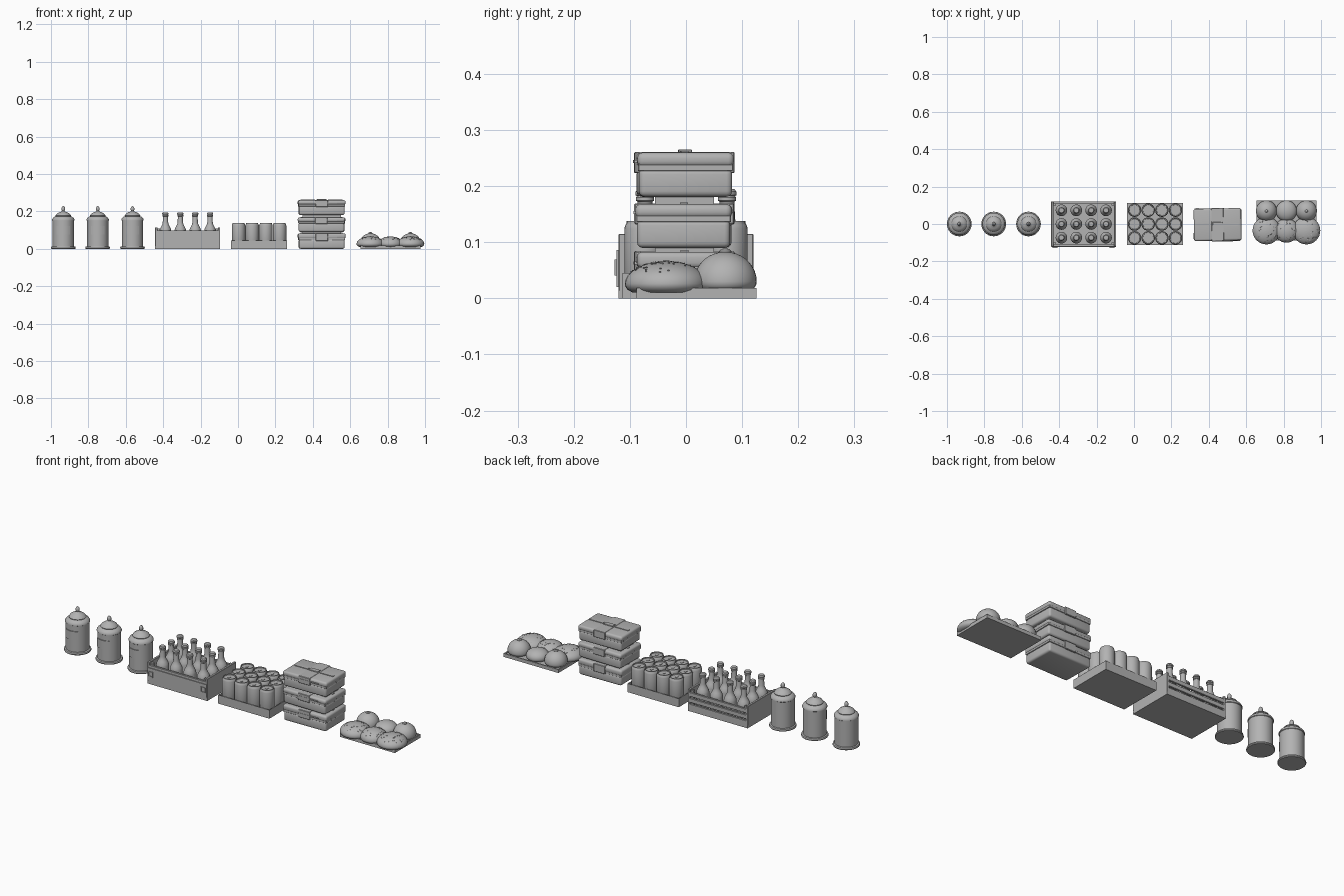
import bpy, bmesh, math, random
from mathutils import Vector

if "Cube" in bpy.data.objects:
    bpy.data.objects.remove(bpy.data.objects["Cube"])

random.seed(4)
grey = bpy.data.materials.new("plain grey")
grey.diffuse_color = (0.45, 0.45, 0.45, 1)
grey.use_nodes = True
grey.node_tree.nodes["Principled BSDF"].inputs["Base Color"].default_value = grey.diffuse_color


def finish(name, bm, loc=(0, 0, 0), rot=0):
    bmesh.ops.recalc_face_normals(bm, faces=bm.faces)
    me = bpy.data.meshes.new(name)
    bm.to_mesh(me)
    bm.free()
    me.materials.append(grey)
    ob = bpy.data.objects.new(name, me)
    ob.location = loc
    ob.rotation_euler.z = rot
    bpy.context.collection.objects.link(ob)
    bpy.ops.object.select_all(action='DESELECT')
    ob.select_set(True)
    bpy.context.view_layer.objects.active = ob
    bpy.ops.object.shade_smooth_by_angle(angle=math.radians(35))
    return ob


def copy(ob, name, loc, rot=0):
    c = ob.copy()
    c.name = name
    c.location = loc
    c.rotation_euler.z = rot
    bpy.context.collection.objects.link(c)
    return c


def lathe(name, profile, loc=(0, 0, 0), n=28):
    # profile: (radius, height) from bottom to top, ends are capped
    bm = bmesh.new()
    rings = [[bm.verts.new((r * math.cos(a), r * math.sin(a), z))
              for a in [2 * math.pi * i / n for i in range(n)]] for r, z in profile]
    for a, b in zip(rings, rings[1:]):
        for i in range(n):
            j = (i + 1) % n
            bm.faces.new((a[i], a[j], b[j], b[i]))
    bm.faces.new(rings[0])
    bm.faces.new(rings[-1])
    return finish(name, bm, loc)


def box(name, x, y, z, bevel=0.0, rot=0, segs=1):
    # x, y, z: (low, high) ranges
    bm = bmesh.new()
    bmesh.ops.create_cube(bm, size=1)
    c = [(r[0] + r[1]) / 2 for r in (x, y, z)]
    bmesh.ops.scale(bm, verts=bm.verts, vec=(x[1] - x[0], y[1] - y[0], z[1] - z[0]))
    if bevel:
        bmesh.ops.bevel(bm, geom=bm.edges[:], offset=bevel, segments=segs,
                        profile=0.5, affect='EDGES')
    return finish(name, bm, c, rot)


# Three lidded jars, each with a curved label on the front
jar_profile = [(0.064, 0), (0.066, 0.004), (0.064, 0.011), (0.057, 0.013), (0.057, 0.15),
               (0.060, 0.152), (0.060, 0.157), (0.055, 0.165), (0.046, 0.172), (0.040, 0.174)]
lid_profile = [(0.040, 0.173), (0.042, 0.177), (0.036, 0.186), (0.024, 0.194), (0.010, 0.199),
               (0.007, 0.203), (0.010, 0.208), (0.010, 0.217), (0.007, 0.224), (0.002, 0.228)]
jar = lathe("jar", jar_profile, (-0.934, 0, 0), 32)
lid = lathe("jar_lid", lid_profile, (-0.934, 0, 0), 32)
bm = bmesh.new()
cols = []
for i in range(9):
    a = math.radians(-90 - 36 + 9 * i)
    cols.append([bm.verts.new((r * math.cos(a), r * math.sin(a), z))
                 for r, z in ((0.056, 0.076), (0.061, 0.076), (0.061, 0.122), (0.056, 0.122))])
for a, b in zip(cols, cols[1:]):
    for k in range(4):
        bm.faces.new((a[k], b[k], b[(k + 1) % 4], a[(k + 1) % 4]))
bm.faces.new(cols[0])
bm.faces.new(cols[-1])
label = finish("jar_label", bm, (-0.934, 0, 0))
for k, x in enumerate((-0.75, -0.564)):
    for ob in (jar, lid, label):
        copy(ob, f"{ob.name}_{k + 2}", (x, 0, 0))

# Slatted bottle crate with solid ends
cx0, cx1, cy = -0.443, -0.095, 0.12
box("crate_floor", (cx0, cx1), (-cy, cy), (0, 0.014))
for s, x in ((1, cx0), (-1, cx1)):
    box("crate_end", sorted((x, x + s * 0.012)), (-cy, cy), (0, 0.115), 0.0015)
    for t in (-1, 1):
        box("crate_post", sorted((x + s * 0.012, x + s * 0.026)),
            sorted((t * (cy - 0.022), t * (cy - 0.01))), (0.01, 0.108))
for t in (-1, 1):
    for z in ((0.0, 0.038), (0.047, 0.068), (0.078, 0.099)):
        box("crate_slat", (cx0 + 0.005, cx1 - 0.005), sorted((t * (cy - 0.011), t * cy)), z, 0.001)
box("crate_front_panel", (cx0 + 0.002, cx1 - 0.002), (-0.124, -0.118), (0.02, 0.086))
for x in (-0.422, -0.117):
    for dx, dz, w, h in ((0, 0.012, 0.014, 0.002), (0, -0.012, 0.014, 0.002),
                         (-0.012, 0, 0.002, 0.010), (0.012, 0, 0.002, 0.010)):
        box("crate_square_trim", (x + dx - w, x + dx + w), (-0.127, -0.123),
            (0.055 + dz - h, 0.055 + dz + h))

# Twelve capped bottles
bottle_profile = [(0.028, 0.014), (0.031, 0.018), (0.031, 0.096), (0.029, 0.106), (0.023, 0.119),
                  (0.017, 0.130), (0.0145, 0.142), (0.013, 0.172), (0.016, 0.174), (0.016, 0.180),
                  (0.014, 0.182), (0.017, 0.184), (0.017, 0.190), (0.013, 0.195)]
bottle = None
for i in range(4):
    for j in range(3):
        p = (-0.388 + 0.0795 * i, -0.073 + 0.073 * j, 0)
        bottle = copy(bottle, "bottle", p) if bottle else lathe("bottle", bottle_profile, p, 24)

# Shallow tray of twelve cans
tx0, tx1, ty = -0.037, 0.262, 0.113
box("can_tray_floor", (tx0, tx1), (-ty, ty), (0, 0.006))
for t in (-1, 1):
    box("can_tray_side", (tx0, tx1), sorted((t * (ty - 0.003), t * ty)), (0, 0.045))
for x in ((tx0, tx0 + 0.003), (tx1 - 0.003, tx1)):
    box("can_tray_end", x, (-ty, ty), (0, 0.045))
can_profile = [(0.028, 0.006), (0.035, 0.014), (0.036, 0.016), (0.036, 0.124), (0.034, 0.131),
               (0.032, 0.134), (0.032, 0.138), (0.029, 0.138), (0.028, 0.133), (0.002, 0.133)]
can = None
for i in range(4):
    for j in range(3):
        p = (0.003 + 0.073 * i, -0.074 + 0.074 * j, 0)
        can = copy(can, "can", p) if can else lathe("can", can_profile, p, 24)
        # pull tab
        box("can_tab", (p[0] - 0.005, p[0] + 0.005), (p[1] - 0.010, p[1] + 0.006), (0.132, 0.135))

# Stack of three food boxes with lids and paper bands
for z0, z1, z2, r in ((0, 0.050, 0.083, 0.015), (0.090, 0.140, 0.168, -0.012), (0.181, 0.231, 0.260, 0.02)):
    bx = 0.447
    box("food_box_base", (bx - 0.122, bx + 0.122), (-0.086, 0.080), (z0, z1), 0.010, r, 3)
    box("food_box_lid", (bx - 0.127, bx + 0.127), (-0.089, 0.083), (z1 + 0.003, z2), 0.010, r, 3)
    box("food_box_rim", (bx - 0.124, bx + 0.124), (-0.087, 0.081), (z1 - 0.004, z1 + 0.008), 0.001, r)
    box("food_box_band", (bx - 0.033, bx + 0.033), (-0.092, 0.086), (z1 - 0.008, z2 + 0.001), 0.002, r)
    for s in (-1, 1):
        box("food_box_seam", sorted((bx + s * 0.035, bx + s * 0.112)), (-0.010, 0.004),
            (z2 - 0.002, z2 + 0.003), 0, r)
    box("food_box_clasp", (bx - 0.026, bx + 0.026), (-0.014, 0.010), (z2 - 0.002, z2 + 0.005), 0.001, r)
    box("food_box_latch", (bx - 0.028, bx + 0.082), (-0.093, -0.08), (z1 + 0.010, z1 + 0.016), 0, r)
# Supports filling the gaps between the boxes
box("stack_spacer", (0.345, 0.55), (-0.055, 0.05), (0.08, 0.092))
box("stack_spacer", (0.345, 0.55), (-0.055, 0.05), (0.165, 0.184))

# Bread tray with a raised rim
box("bread_tray", (0.655, 0.975), (-0.088, 0.126), (0, 0.012))
for t in (-0.086, 0.122):
    box("bread_tray_rim", (0.655, 0.975), (t - 0.002, t + 0.004), (0, 0.018))
for x in (0.655, 0.969):
    box("bread_tray_rim", (x, x + 0.006), (-0.088, 0.126), (0, 0.018))


def bun(name, x, y, z, r, h):
    # rounded underside, high dome
    prof = [(r * 0.8, z), (r * 0.93, z + 0.005), (r * 0.99, z + 0.011)]
    prof += [(r * math.cos(a), z + 0.016 + (h - z - 0.016) * math.sin(a))
             for a in [math.pi / 2 * k / 9 for k in range(9)]] + [(0.002, h)]
    return lathe(name, prof, (x, y, 0), 32)


def on_dome(x, y, z, r, h, a, d):
    # point on a bun's dome at angle a and fraction d of its radius
    return Vector((x + d * r * math.cos(a), y + d * r * math.sin(a),
                   z + 0.016 + (h - z - 0.016) * math.sqrt(1 - d * d)))


for x in (0.708, 0.815, 0.922):
    middle = x == 0.815
    front = (x, -0.035, 0.010, 0.065 if middle else 0.074, 0.066)
    bun("front_bun", *front)
    bun("back_bun", x, 0.070, 0.014, 0.056, 0.066 if middle else 0.083)
    if not middle:
        lathe("bun_nub", [(0.011, 0.078), (0.011, 0.084), (0.007, 0.088), (0.001, 0.089)], (x, 0.070, 0), 12)
        # star of scored ridges on the crown
        bm = bmesh.new()
        for k in range(8):
            a = k * math.pi / 4 + 0.2
            side = Vector((-math.sin(a), math.cos(a), 0)) * 0.0015
            ps = [on_dome(*front, a, d) + Vector((0, 0, 0.0012)) for d in (0.04, 0.18, 0.32)]
            for p, q in zip(ps, ps[1:]):
                bm.faces.new([bm.verts.new(v) for v in (p - side, q - side, q + side, p + side)])
        finish("bun_score", bm)
    # scattered seeds
    bm = bmesh.new()
    for k in range(36):
        p = on_dome(*front, random.uniform(0, 2 * math.pi), math.sqrt(random.uniform(0.12, 0.75)))
        new = bmesh.ops.create_icosphere(bm, subdivisions=1, radius=1)["verts"]
        bmesh.ops.scale(bm, verts=new, vec=(0.0035, 0.0022, 0.0015))
        bmesh.ops.translate(bm, verts=new, vec=p)
    finish("bun_seeds", bm)
